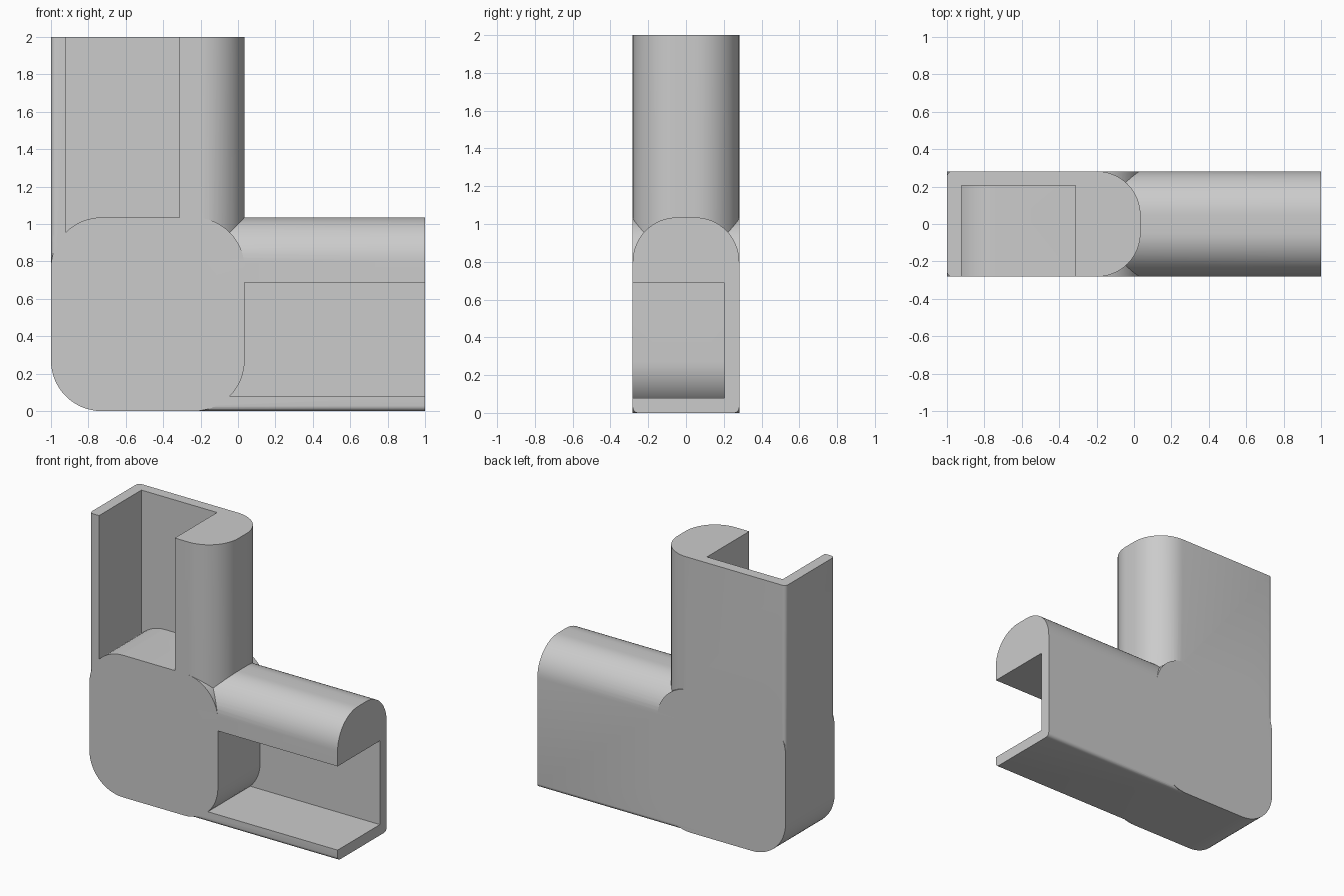
import bpy, bmesh
from math import sin, cos, radians

if "Cube" in bpy.data.objects:
    bpy.data.objects.remove(bpy.data.objects["Cube"])

W, D = 1.035, 0.282          # block width, half depth
INNER, WALL, BACK = 0.688, 0.078, 0.205


def arc(cx, cy, r, start, n=16):
    return [(cx + r * cos(radians(start + 90 * i / n)),
             cy + r * sin(radians(start + 90 * i / n))) for i in range(n + 1)]


def prism(name, profile, place, a, b):
    """Extrude a closed 2D profile from a to b; place maps (u, v, t) to xyz."""
    bm = bmesh.new()
    lo = [bm.verts.new(place(u, v, a)) for u, v in profile]
    hi = [bm.verts.new(place(u, v, b)) for u, v in profile]
    bm.faces.new(lo)
    bm.faces.new(hi)
    n = len(profile)
    for i in range(n):
        j = (i + 1) % n
        bm.faces.new((lo[i], lo[j], hi[j], hi[i]))
    bmesh.ops.recalc_face_normals(bm, faces=bm.faces)
    mesh = bpy.data.meshes.new(name)
    bm.to_mesh(mesh)
    bm.free()
    ob = bpy.data.objects.new(name, mesh)
    bpy.context.collection.objects.link(ob)
    return ob


# Channel cross-section shared by both arms (u across, v along y)
R, S = 0.235, 0.028
channel = (arc(S, -D + S, S, 180, 5) + [(WALL, -D), (WALL, BACK), (INNER, BACK), (INNER, -D)]
           + arc(W - R, -D + R, R, 270) + arc(W - R, D - R, R, 0)
           + arc(S, D - S, S, 90, 5))

# Rounded square corner block
C = 0.27
square = (arc(W - C, W - C, C, 0) + arc(C, W - C, C, 90)
          + arc(C, C, C, 180) + arc(W - C, C, C, 270))

bracket = prism("corner_bracket", square, lambda u, v, t: (u - 1, t, v), -D, D)
arms = [prism("upright_arm", channel, lambda u, v, t: (u - 1, v, t), 0.5, 2.0),
        prism("side_arm", channel, lambda u, v, t: (t, v, u), -0.5, 1.0)]

# Join the arms to the block
bpy.context.view_layer.objects.active = bracket
bracket.select_set(True)
for arm in arms:
    m = bracket.modifiers.new("join_arm", 'BOOLEAN')
    m.operation = 'UNION'
    m.solver = 'EXACT'
    m.object = arm
    bpy.ops.object.modifier_apply(modifier=m.name)
for arm in arms:
    bpy.data.objects.remove(arm)

bpy.ops.object.select_all(action='DESELECT')
bracket.select_set(True)
bpy.ops.object.shade_smooth_by_angle(angle=radians(30))
